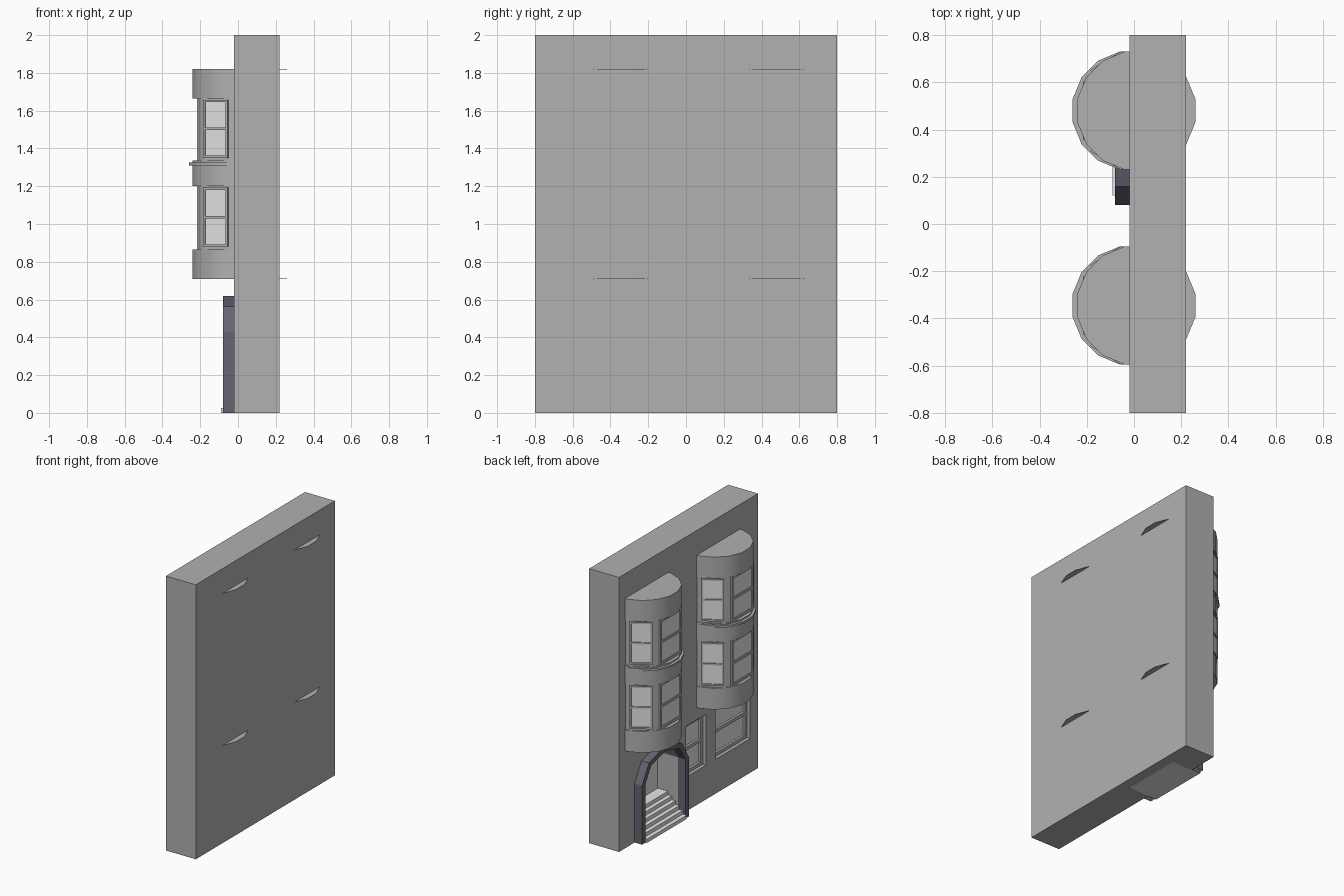
import bpy, bmesh, math
from mathutils import Vector

if "Cube" in bpy.data.objects:
    bpy.data.objects.remove(bpy.data.objects["Cube"])


def material(name, c):
    m = bpy.data.materials.new(name)
    m.diffuse_color = (*c, 1)
    m.use_nodes = True
    m.node_tree.nodes["Principled BSDF"].inputs["Base Color"].default_value = m.diffuse_color
    return m


STONE = material("grey_stone", (0.44, 0.44, 0.44))
PANE = material("pale_pane", (0.78, 0.79, 0.78))
FRAME = material("window_grey", (0.45, 0.45, 0.45))
DARK = material("dark_slate", (0.13, 0.13, 0.17))


def finish(name, bm, mat, smooth=False):
    bmesh.ops.recalc_face_normals(bm, faces=bm.faces)
    me = bpy.data.meshes.new(name)
    bm.to_mesh(me)
    bm.free()
    me.materials.append(mat)
    ob = bpy.data.objects.new(name, me)
    bpy.context.collection.objects.link(ob)
    if smooth:
        bpy.ops.object.select_all(action='DESELECT')
        ob.select_set(True)
        bpy.context.view_layer.objects.active = ob
        bpy.ops.object.shade_smooth_by_angle(angle=math.radians(30))
    return ob


def add_prism(bm, lower, upper):
    a = [bm.verts.new(p) for p in lower]
    b = [bm.verts.new(p) for p in upper]
    bm.faces.new(a)
    bm.faces.new(b)
    for i in range(len(a)):
        j = (i + 1) % len(a)
        bm.faces.new((a[i], a[j], b[j], b[i]))


def prism_z(name, pts, z0, z1, mat, smooth=False):
    bm = bmesh.new()
    add_prism(bm, [(x, y, z0) for x, y in pts], [(x, y, z1) for x, y in pts])
    return finish(name, bm, mat, smooth)


def prism_x(name, pts, x0, x1, mat):
    bm = bmesh.new()
    add_prism(bm, [(x0, y, z) for y, z in pts], [(x1, y, z) for y, z in pts])
    return finish(name, bm, mat)


def rect(a0, a1, b0, b1):
    return [(a0, b0), (a1, b0), (a1, b1), (a0, b1)]


# Window: border, transom and two panes on a vertical plane
def window(name, cx, cy, ang, width, z0, z1, bar=0.016, depth=0.012):
    n = Vector((-math.cos(ang), math.sin(ang), 0))
    t = Vector((n.y, -n.x, 0))
    c = Vector((cx, cy, 0))
    h = width / 2
    zm = (z0 + z1) / 2

    def block(bm, u0, u1, w0, w1, d0, d1):
        q = rect(u0, u1, w0, w1)
        add_prism(bm, [c + t * u + n * d0 + Vector((0, 0, w)) for u, w in q],
                  [c + t * u + n * d1 + Vector((0, 0, w)) for u, w in q])
    bm = bmesh.new()
    block(bm, -h, -h + bar, z0, z1, -0.01, depth)
    block(bm, h - bar, h, z0, z1, -0.01, depth)
    for w0, w1 in ((z0, z0 + bar), (z1 - bar, z1), (zm - bar / 2, zm + bar / 2)):
        block(bm, -h + bar, h - bar, w0, w1, -0.01, depth)
    finish(name + "_frame", bm, FRAME)
    bm = bmesh.new()
    block(bm, -h + bar, h - bar, z0 + bar, zm - bar / 2, -0.005, 0.003)
    block(bm, -h + bar, h - bar, zm + bar / 2, z1 - bar, -0.005, 0.003)
    finish(name + "_panes", bm, PANE)


def arch(half, rise, cy=0.35, base=0.0, spring=0.43):
    pts = [(cy + half, base)]
    for i in range(5):
        a = math.pi * i / 4
        pts.append((cy + half * math.cos(a), spring + rise * math.sin(a)))
    return pts + [(cy - half, base)]


# Wall slab with recesses for the doorway and ground floor windows
wall = prism_z("wall", rect(-0.02, 0.22, -0.8, 0.8), 0, 2, STONE)
ground = [("small_window", -0.2, 0.03), ("wide_window", -0.71, -0.31)]
cutters = [prism_x("door_cutter", arch(0.23, 0.15, base=-0.1), -0.2, 0.15, STONE)]
for nm, y0, y1 in ground:
    cutters.append(prism_x(nm + "_cutter", rect(y0, y1, 0.25, 0.62), -0.2, 0.03, STONE))
for cut in cutters:
    mod = wall.modifiers.new("cut", 'BOOLEAN')
    mod.object = cut
    mod.operation = 'DIFFERENCE'
    mod.solver = 'EXACT'
    bpy.context.view_layer.objects.active = wall
    bpy.ops.object.modifier_apply(modifier=mod.name)
    bpy.data.objects.remove(cut)
for nm, y0, y1 in ground:
    window(nm, 0.025, (y0 + y1) / 2, 0, y1 - y0, 0.25, 0.62, 0.025, 0.02)

# Arched door surround
bm = bmesh.new()
outer, inner = arch(0.27, 0.19), arch(0.23, 0.15)
for i in range(len(outer) - 1):
    q = [outer[i], outer[i + 1], inner[i + 1], inner[i]]
    lo = [bm.verts.new((-0.08, *p)) for p in q]
    hi = [bm.verts.new((-0.015, *p)) for p in q]
    bm.faces.new(lo)
    bm.faces.new((lo[0], lo[1], hi[1], hi[0]))
    bm.faces.new((lo[2], lo[3], hi[3], hi[2]))
bmesh.ops.remove_doubles(bm, verts=bm.verts, dist=0.0005)
finish("door_surround", bm, DARK)

# Door panel at the back of the recess
prism_x("door_panel", arch(0.225, 0.145, base=0.01), 0.142, 0.15, PANE)

# Stepped stairs: one stair profile extruded across the doorway
prof = [(0.145, 0.0), (-0.09, 0.0)]
for i in range(6):
    x = -0.09 + 0.03 * i
    prof += [(x, 0.027 * (i + 1)), (x + 0.03, 0.027 * (i + 1))]
prof[-1] = (0.145, prof[-1][1])
prof = [p for i, p in enumerate(prof) if i == 0 or p != prof[i - 1]]
bm = bmesh.new()
add_prism(bm, [(x, 0.121, z) for x, z in prof], [(x, 0.579, z) for x, z in prof])
finish("entrance_steps", bm, PANE)

# Rounded bays
CX, R = 0.01, 0.25
RO = R / math.cos(math.pi / 16)


def ring(cy, degs, r, cx=CX):
    return [(cx - r * math.cos(math.radians(d)), cy + r * math.sin(math.radians(d))) for d in degs]


HALF = [-101.25 + 22.5 * i for i in range(10)]
FULL = [-101.25 + 22.5 * i for i in range(16)]
FACETS = [-95, -76, -40.6, -30, 30, 40.6, 76, 95]

for side, cy in (("left", 0.48), ("right", -0.345)):
    for part, z0, z1 in (("base", 0.712, 0.865), ("middle", 1.2, 1.335), ("top", 1.665, 1.818)):
        prism_z(f"{side}_bay_{part}", ring(cy, HALF, RO), z0, z1, STONE, True)
    # Full disc caps, which just pierce the back of the wall
    for part, z0, z1 in (("floor", 0.71, 0.712), ("roof", 1.818, 1.82)):
        prism_z(f"{side}_bay_{part}", ring(cy, FULL, RO), z0, z1, STONE)
    # Thin ledge between the storeys
    prism_z(f"{side}_bay_ledge", ring(cy, HALF, RO, CX - 0.02), 1.31, 1.325, STONE, True)
    # Storeys with flat window faces
    for storey, z0, z1 in (("lower", 0.865, 1.2), ("upper", 1.335, 1.665)):
        prism_z(f"{side}_bay_{storey}_storey", ring(cy, FACETS, R), z0, z1, STONE)
        for face, a0, a1 in (("front", -30, 30), ("back_side", 40.6, 76), ("front_side", -76, -40.6)):
            mid = math.radians((a0 + a1) / 2)
            half = math.radians((a1 - a0) / 2)
            d = R * math.cos(half)
            w = 2 * R * math.sin(half)
            pad = 0.0 if face == "front" else 0.015
            window(f"{side}_{storey}_{face}_window", CX - d * math.cos(mid), cy + d * math.sin(mid),
                   mid, w, z0 + pad, z1 - pad * 0.5, 0.018 if face == "front" else 0.012, 0.01)
